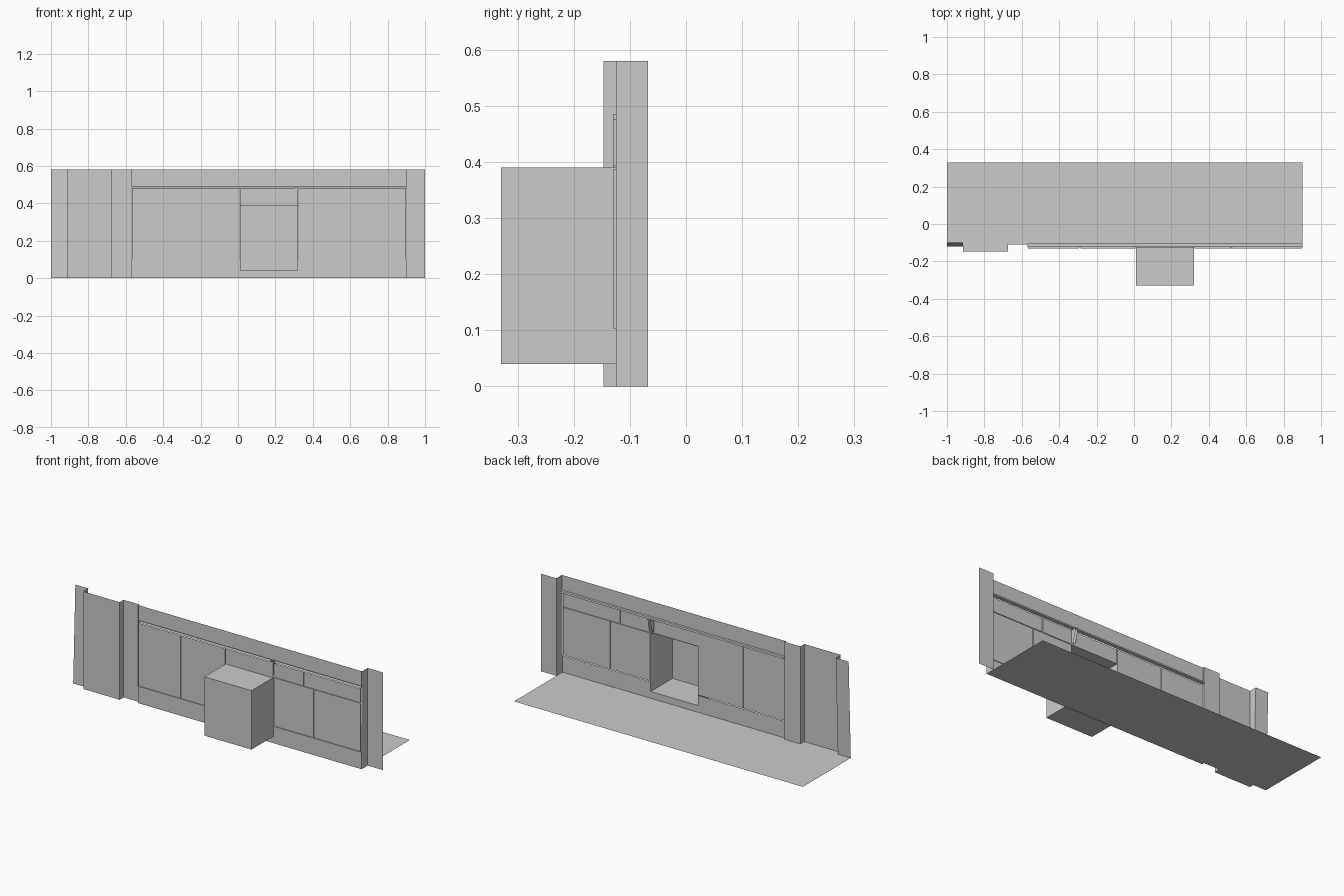
import bpy, bmesh

if "Cube" in bpy.data.objects:
    bpy.data.objects.remove(bpy.data.objects["Cube"])

H = 0.58          # wall height
YW = -0.125       # panelled wall plane
YG = -0.130       # bottom of the panel grooves
G = 0.003         # half groove width


def mesh_object(name, quads):
    """Make one object from a list of polygons, welding shared corners."""
    bm = bmesh.new()
    for q in quads:
        bm.faces.new([bm.verts.new(p) for p in q])
    bmesh.ops.remove_doubles(bm, verts=bm.verts, dist=1e-5)
    me = bpy.data.meshes.new(name)
    bm.to_mesh(me)
    bm.free()
    ob = bpy.data.objects.new(name, me)
    bpy.context.collection.objects.link(ob)
    return ob


def rect(x0, x1, z0, z1, y):
    return [(x0, y, z0), (x1, y, z0), (x1, y, z1), (x0, y, z1)]


def plan_wall(name, path, z0=0, z1=H):
    """Extrude a plan path (x, y) upwards as a thin sheet."""
    return mesh_object(name, [[(*a, z0), (*b, z0), (*b, z1), (*a, z1)]
                              for a, b in zip(path, path[1:])])


def profile_rail(name, profile, x0, x1):
    """Extrude a (y, z) profile along x."""
    return mesh_object(name, [[(x0, *a), (x1, *a), (x1, *b), (x0, *b)]
                              for a, b in zip(profile, profile[1:])])


def tray(name, x0, x1, z0, z1):
    """Panel face with shallow returns that run down into the grooves."""
    f = rect(x0 + G, x1 - G, z0 + G, z1 - G, YW)
    b = [(x, YG, z) for x, y, z in f]
    mesh_object(name, [f] + [[f[i], f[(i + 1) % 4], b[(i + 1) % 4], b[i]]
                             for i in range(4)])


# floor, following the stepped wall line
mesh_object("floor", [[(x, y, 0) for x, y in [
    (-1, 0.33), (-1, -0.12), (-0.915, -0.12), (-0.915, -0.147),
    (-0.675, -0.147), (-0.675, -0.11), (-0.57, -0.11), (-0.57, YW),
    (0.9, YW), (0.9, 0.33)]]])

# left end panel, leaning slightly, with its return to the recessed bay
mesh_object("left_end_panel", [
    [(-1, -0.12, 0), (-0.915, -0.12, 0), (-0.915, -0.10, H), (-1, -0.10, H)],
    [(-0.915, -0.12, 0), (-0.915, -0.147, 0), (-0.915, -0.147, H), (-0.915, -0.10, H)]])

# recessed bay and pilaster on the left
plan_wall("left_bay_and_pilaster", [(-0.915, -0.147), (-0.675, -0.147),
                                    (-0.675, -0.11), (-0.57, -0.11), (-0.57, YW)])

# right return and end panel
plan_wall("right_end_panel", [(0.9, YW), (0.9, -0.068), (1, -0.068)])

# frieze with the picture rail below it
profile_rail("frieze_and_rail", [(-0.12, H), (-0.12, 0.49), (-0.105, 0.49),
                                 (-0.103, 0.48), (YW, 0.48)], -0.57, 0.9)

# wall panels
panels = [(-0.57, -0.29, 0.10, 0.48), (-0.29, 0.01, 0.10, 0.48),
          (0.32, 0.585, 0.10, 0.39), (0.585, 0.9, 0.10, 0.39),
          (0.32, 0.52, 0.39, 0.48), (0.52, 0.9, 0.39, 0.48)]
for i, p in enumerate(panels):
    tray(f"wall_panel_{i + 1}", *p)

# groove bottoms between panels
grooves = [(-0.29 - G, -0.29 + G, 0.10, 0.48), (-0.57, 0.01, 0.10, 0.10 + G),
           (0.32, 0.9, 0.10, 0.10 + G), (0.32, 0.9, 0.39 - G, 0.39 + G),
           (0.585 - G, 0.585 + G, 0.10, 0.39), (0.52 - G, 0.52 + G, 0.39, 0.48),
           (-0.57, 0.01, 0.48 - G, 0.48), (0.32, 0.9, 0.48 - G, 0.48)]
mesh_object("panel_grooves", [rect(*g, YG) for g in grooves])

# baseboard, lower under the alcove opening
base = [(-0.57, 0.01, 0, 0.10), (0.01, 0.32, 0, 0.04), (0.32, 0.9, 0, 0.10)]
mesh_object("baseboard", [rect(*b, YW) for b in base])

# transom above the alcove, set back
mesh_object("transom", [rect(0.01, 0.303, 0.39, 0.48, YG),
                        [(0.01, YG, 0.39), (0.01, YW, 0.39), (0.01, YW, 0.48), (0.01, YG, 0.48)]])

# small tapered bracket at the transom end
mesh_object("transom_bracket", [
    rect(0.303, 0.32, 0.39, 0.485, YG),
    [(0.303, YG, 0.40), (0.303, -0.115, 0.40), (0.303, -0.092, 0.485), (0.303, YG, 0.485)],
    [(0.318, YG, 0.40), (0.318, -0.115, 0.40), (0.318, -0.092, 0.485), (0.318, YG, 0.485)]])

# alcove: a box open towards the room
bm = bmesh.new()
bmesh.ops.create_cube(bm, size=1)
for v in bm.verts:
    v.co.x = 0.165 + v.co.x * 0.31
    v.co.y = (-0.33 + YW) / 2 + v.co.y * (YW + 0.33)
    v.co.z = 0.215 + v.co.z * 0.35
bmesh.ops.delete(bm, geom=[f for f in bm.faces if f.calc_center_median().y > YW - 0.001],
                 context='FACES_ONLY')
me = bpy.data.meshes.new("alcove")
bm.to_mesh(me)
bm.free()
bpy.context.collection.objects.link(bpy.data.objects.new("alcove", me))
